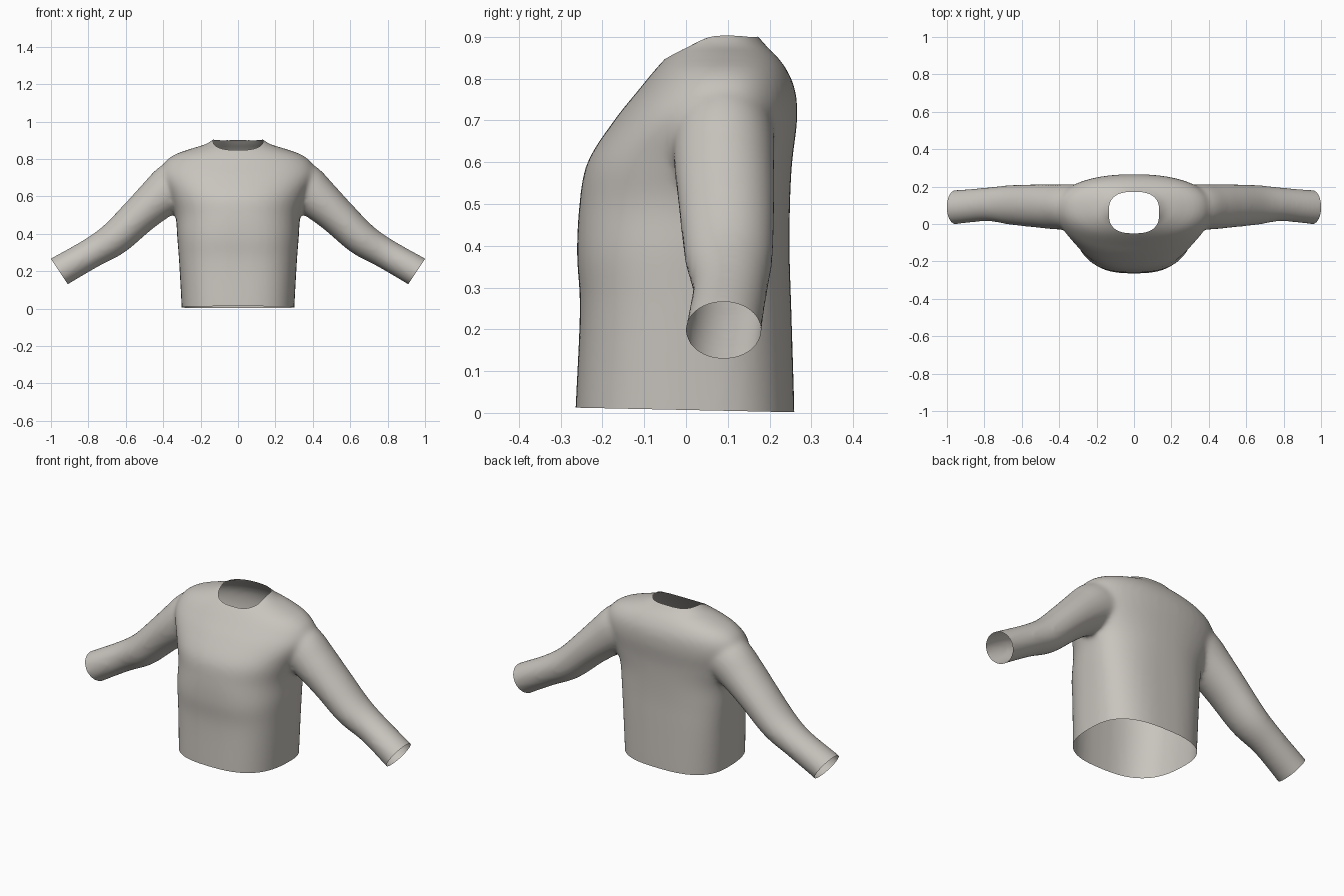
import bpy, bmesh, math
from mathutils import Vector

if "Cube" in bpy.data.objects:
    bpy.data.objects.remove(bpy.data.objects["Cube"])

fabric = bpy.data.materials.new("warm grey fabric")
fabric.diffuse_color = (0.58, 0.55, 0.51, 1)
fabric.use_nodes = True
fabric.node_tree.nodes["Principled BSDF"].inputs["Base Color"].default_value = fabric.diffuse_color
SIDES = 48


def smooth_rows(rows, steps=5):
    """Catmull-Rom interpolation between rows of section parameters."""
    out = []
    for i in range(len(rows) - 1):
        a, b, c, d = (rows[max(0, min(len(rows) - 1, i + k))] for k in (-1, 0, 1, 2))
        for s in range(steps):
            t = s / steps
            out.append([0.5 * (2*q + (r-p)*t + (2*p-5*q+4*r-w)*t*t + (3*q-p-3*r+w)*t**3)
                        for p, q, r, w in zip(a, b, c, d)])
    return out + [list(rows[-1])]


def loft(bm, rings):
    """Closed tube through rings of points."""
    loops = [[bm.verts.new(p) for p in ring] for ring in rings]
    for a, b in zip(loops, loops[1:]):
        for i in range(SIDES):
            j = (i + 1) % SIDES
            bm.faces.new((a[i], a[j], b[j], b[i]))
    bm.faces.new(loops[0][::-1])
    bm.faces.new(loops[-1])


def spow(v, e):
    return math.copysign(abs(v) ** e, v)


def oval(rx, front, back, mid, n):
    pts = []
    for i in range(SIDES):
        a = 2 * math.pi * i / SIDES
        c, s = spow(math.cos(a), 2 / n), spow(math.sin(a), 2 / n)
        pts.append((rx * c, mid + s * ((back - mid) if s > 0 else (mid - front))))
    return pts


bm = bmesh.new()

# torso: height, half width, front y, back y, widest y, squareness
torso = [
    (-0.08, 0.298, -0.268, 0.260, 0.03, 2.7),
    (0.02, 0.302, -0.264, 0.259, 0.03, 2.7),
    (0.25, 0.315, -0.254, 0.252, 0.04, 2.7),
    (0.38, 0.325, -0.261, 0.248, 0.05, 2.6),
    (0.50, 0.335, -0.255, 0.249, 0.07, 2.4),
    (0.60, 0.370, -0.236, 0.254, 0.09, 2.3),
    (0.70, 0.415, -0.172, 0.266, 0.09, 2.2),
    (0.77, 0.400, -0.116, 0.262, 0.09, 2.2),
    (0.82, 0.345, -0.075, 0.242, 0.09, 2.2),
    (0.855, 0.250, -0.043, 0.216, 0.09, 2.2),
    (0.88, 0.170, -0.012, 0.190, 0.08, 2.3),
    (0.912, 0.125, 0.010, 0.165, 0.08, 2.4),
]
loft(bm, [[(x, y, r[0]) for x, y in oval(*r[1:])] for r in smooth_rows(torso)])

# sleeves: centre x, centre z, radius across, centre y, half depth in y
sleeve = [
    (0.25, 0.68, 0.130, 0.09, 0.120),
    (0.34, 0.655, 0.130, 0.09, 0.122),
    (0.43, 0.585, 0.114, 0.092, 0.120),
    (0.53, 0.495, 0.100, 0.097, 0.115),
    (0.66, 0.374, 0.091, 0.102, 0.106),
    (0.787, 0.295, 0.081, 0.105, 0.090),
    (0.955, 0.198, 0.083, 0.090, 0.091),
    (1.04, 0.142, 0.086, 0.088, 0.092),
]
rows = smooth_rows(sleeve)
for side in (1, -1):
    rings = []
    for i, (cx, cz, r, cy, ry) in enumerate(rows):
        p, q = rows[max(i - 1, 0)], rows[min(i + 1, len(rows) - 1)]
        d = Vector((q[0] - p[0], q[1] - p[1])).normalized()
        ring = []
        for k in range(SIDES):
            a = 2 * math.pi * k / SIDES
            u = r * math.cos(a)
            ring.append((side * (cx - d.y * u), cy + ry * math.sin(a), cz + d.x * u))
        rings.append(ring)
    loft(bm, rings)
bmesh.ops.recalc_face_normals(bm, faces=bm.faces)

mesh = bpy.data.meshes.new("pullover_body")
bm.to_mesh(mesh)
bm.free()
shirt = bpy.data.objects.new("pullover", mesh)
bpy.context.collection.objects.link(shirt)

# neck opening cutter
NX, NF, NB, NM, NN = 0.135, -0.050, 0.172, 0.062, 2.7
bm = bmesh.new()
loft(bm, [[(x, y, z) for x, y in oval(NX, NF, NB, NM, NN)] for z in (0.6, 1.1)])
bmesh.ops.recalc_face_normals(bm, faces=bm.faces)
cut_mesh = bpy.data.meshes.new("neck_cutter")
bm.to_mesh(cut_mesh)
bm.free()
cutter = bpy.data.objects.new("neck_cutter", cut_mesh)
cutter.hide_render = True
bpy.context.collection.objects.link(cutter)

# blend the parts into one skin
rem = shirt.modifiers.new("merge", 'REMESH')
rem.mode = 'VOXEL'
rem.voxel_size = 0.012
soft = shirt.modifiers.new("soften", 'SMOOTH')
soft.factor = 0.5
soft.iterations = 12
cut = shirt.modifiers.new("neck", 'BOOLEAN')
cut.object = cutter
cut.operation = 'DIFFERENCE'
cut.solver = 'EXACT'
bpy.context.view_layer.update()
done = bpy.data.meshes.new_from_object(
    shirt.evaluated_get(bpy.context.evaluated_depsgraph_get()))
shirt.modifiers.clear()
bpy.data.objects.remove(cutter)

# open the neck, hem and cuffs
bm = bmesh.new()
bm.from_mesh(done)


def in_neck(v):
    x, y, z = v.co
    ry = (NB - NM) if y > NM else (NM - NF)
    return z > 0.55 and abs(x / NX) ** NN + abs((y - NM) / ry) ** NN < 1.01


bmesh.ops.delete(bm, geom=[f for f in bm.faces if all(in_neck(v) for v in f.verts)],
                 context='FACES')
for co, no in (((0, 0, 0.007), (0, -0.021, -1)),
               ((0.955, 0, 0.198), (0.832, 0, -0.555)),
               ((-0.955, 0, 0.198), (-0.832, 0, -0.555))):
    # cuff planes only touch the sleeve ends
    geom = [g for seq in (bm.verts, bm.edges, bm.faces) for g in seq
            if co[0] == 0 or all(v.co.x * co[0] > 0.7
                                 for v in ([g] if isinstance(g, bmesh.types.BMVert) else g.verts))]
    bmesh.ops.bisect_plane(bm, geom=geom, plane_co=co, plane_no=no, clear_outer=True)
bm.to_mesh(done)
bm.free()
shirt.data = done
done.materials.clear()
done.materials.append(fabric)
for p in done.polygons:
    p.material_index = 0

bpy.context.view_layer.objects.active = shirt
shirt.select_set(True)
bpy.ops.object.shade_smooth_by_angle(angle=math.radians(60))
